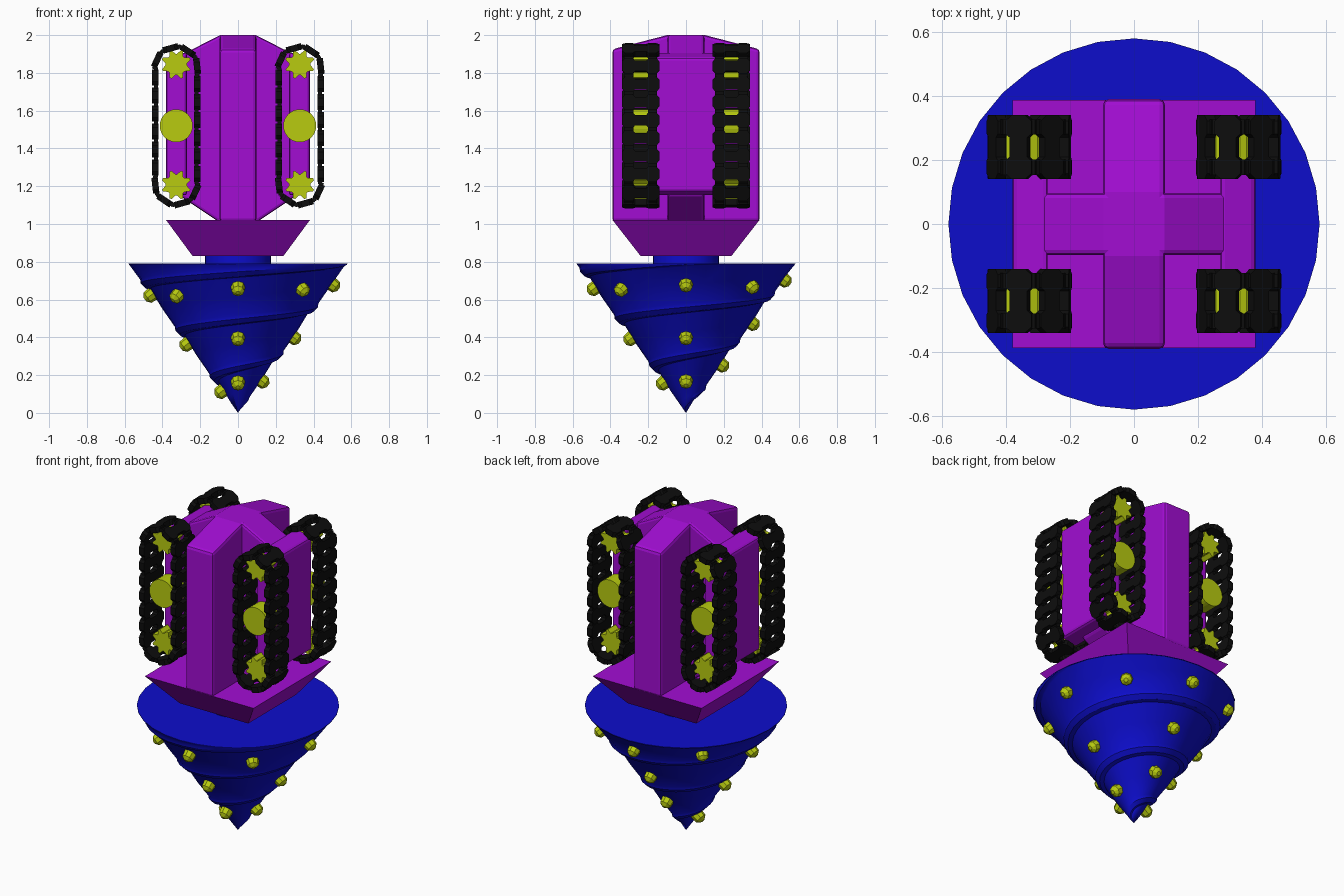
import bpy, bmesh, math
from mathutils import Matrix, Vector

if "Cube" in bpy.data.objects:
    bpy.data.objects.remove(bpy.data.objects["Cube"])


def mat(name, rgb):
    m = bpy.data.materials.new(name)
    m.diffuse_color = (*rgb, 1)
    m.use_nodes = True
    m.node_tree.nodes["Principled BSDF"].inputs["Base Color"].default_value = m.diffuse_color
    return m


PURPLE = mat("purple", (0.36, 0.004, 0.65))
BLUE = mat("blue", (0.004, 0.004, 0.60))
YELLOW = mat("yellow", (0.48, 0.60, 0.005))
BLACK = mat("black", (0.004, 0.004, 0.004))


def finish(name, bm, material, bevel=0, smooth=None):
    bmesh.ops.recalc_face_normals(bm, faces=bm.faces)
    me = bpy.data.meshes.new(name)
    bm.to_mesh(me)
    bm.free()
    me.materials.append(material)
    ob = bpy.data.objects.new(name, me)
    bpy.context.collection.objects.link(ob)
    if bevel:
        mod = ob.modifiers.new("bevel", "BEVEL")
        mod.width, mod.segments, mod.limit_method = bevel, 2, "ANGLE"
    if smooth:
        bpy.ops.object.select_all(action="DESELECT")
        ob.select_set(True)
        bpy.context.view_layer.objects.active = ob
        bpy.ops.object.shade_smooth_by_angle(angle=math.radians(smooth))
    return ob


def prism(bm, pts, h0, h1, m=Matrix()):
    """Extrude a 2D outline from h0 to h1 along local z, placed by m."""
    lo = [bm.verts.new(m @ Vector((a, b, h0))) for a, b in pts]
    hi = [bm.verts.new(m @ Vector((a, b, h1))) for a, b in pts]
    bm.faces.new(lo)
    bm.faces.new(hi)
    n = len(pts)
    for i in range(n):
        j = (i + 1) % n
        bm.faces.new((lo[i], lo[j], hi[j], hi[i]))


def axes(x, y, z, origin=(0, 0, 0)):
    m = Matrix((x, y, z)).transposed().to_4x4()
    m.translation = origin
    return m


def both(pts):
    """Complete a right-hand outline with its mirror image."""
    return pts + [(-a, b) for a, b in reversed(pts)]


XZ = axes((1, 0, 0), (0, 0, 1), (0, 1, 0))
YZ = axes((0, 1, 0), (0, 0, 1), (1, 0, 0))

# Cross-shaped hull
bm = bmesh.new()
prism(bm, both([(0.10, 1.01), (0.31, 1.15), (0.31, 1.89), (0.095, 2.0)]), -0.097, 0.097, XZ)
finish("hull_side_arm", bm, PURPLE, 0.015)
bm = bmesh.new()
prism(bm, both([(0.39, 1.01), (0.39, 1.925), (0.10, 2.0)]), -0.097, 0.097, YZ)
finish("hull_front_arm", bm, PURPLE, 0.018)
for s, side in ((-1, "left"), (1, "right")):
    bm = bmesh.new()
    prism(bm, [(s * 0.27, 1.15), (s * 0.38, 1.17), (s * 0.38, 1.88), (s * 0.27, 1.91)], -0.2, 0.2, XZ)
    finish("track_mount_" + side, bm, PURPLE, 0.015)

# Flared square base under the hull
bm = bmesh.new()
rings = []
for hx, hy, z in ((0.24, 0.24, 0.83), (0.38, 0.388, 1.02)):
    rings.append([bm.verts.new((a * hx, b * hy, z)) for a, b in ((-1, -1), (1, -1), (1, 1), (-1, 1))])
bm.faces.new(rings[0])
bm.faces.new(rings[1])
for i in range(4):
    j = (i + 1) % 4
    bm.faces.new((rings[0][i], rings[0][j], rings[1][j], rings[1][i]))
finish("hull_base", bm, PURPLE)

# Neck
bm = bmesh.new()
bmesh.ops.create_cone(bm, cap_ends=True, segments=32, radius1=0.175, radius2=0.175, depth=0.08,
                      matrix=Matrix.Translation((0, 0, 0.81)))
finish("neck", bm, BLUE, smooth=40)

# Drill cone with a spiral step
Z0, Z1, R, PITCH, SEG = 0.0, 0.79, 0.58, 0.25, 32
STEPS = [(0, -0.016), (0.02, 0.006), (0.12, 0.012), (0.2, 0.0), (0.6, -0.004), (0.98, -0.016)]
bm = bmesh.new()
rows = [(k, s, o) for k in range(-2, 5) for s, o in STEPS]
grid = []
for k, s, off in rows:
    ring = []
    for i in range(SEG + 1):
        t = i / SEG
        z = 0.03 + PITCH * (t + k + s)
        zc = min(max(z, Z0), Z1)
        r = R * (zc - Z0) / (Z1 - Z0)
        if zc == z:
            r = max(r + off * min(1, z / 0.12) * min(1, (Z1 - z) / 0.03), 0)
        a = 2 * math.pi * t
        ring.append(bm.verts.new((r * math.cos(a), r * math.sin(a), zc)))
    grid.append(ring)
for lo, hi in zip(grid, grid[1:]):
    for i in range(SEG):
        bm.faces.new((lo[i], lo[i + 1], hi[i + 1], hi[i]))
bmesh.ops.remove_doubles(bm, verts=bm.verts, dist=0.0005)
prism(bm, [(0.58 * math.cos(2 * math.pi * i / SEG), 0.58 * math.sin(2 * math.pi * i / SEG))
           for i in range(SEG)], 0.787, 0.79)
finish("drill_cone", bm, BLUE, smooth=30)

# Studs following the spiral: angle in degrees, height
STUDS = [(180, 0.10), (270, 0.145), (0, 0.155), (90, 0.24),
         (180, 0.35), (270, 0.38), (0, 0.385), (90, 0.46),
         (180, 0.61), (225, 0.605), (270, 0.645), (315, 0.64),
         (0, 0.665), (45, 0.655), (90, 0.69), (135, 0.71)]
bm = bmesh.new()
for deg, z in STUDS:
    a = math.radians(deg)
    normal = Vector((0.80 * math.cos(a), 0.80 * math.sin(a), -0.60))
    zb = z + 0.015
    r = R * zb / Z1
    base = Vector((r * math.cos(a), r * math.sin(a), zb))
    turn = normal.to_track_quat("Z", "Y").to_matrix().to_4x4()
    for r1, r2, h0, h1 in ((0.039, 0.034, -0.025, 0.025), (0.034, 0.012, 0.025, 0.042)):
        bmesh.ops.create_cone(bm, cap_ends=True, segments=8, radius1=r1, radius2=r2, depth=h1 - h0,
                              matrix=Matrix.Translation(base + normal * (h0 + h1) / 2) @ turn)
finish("drill_studs", bm, YELLOW)

# Tracks and wheels
CX, CY, CZ, RAD, HALF, COUNT = 0.327, 0.24, 1.52, 0.11, 0.303, 20
ARC = math.pi * RAD
LOOP = 4 * HALF + 2 * ARC


def track_point(d):
    """Position (x, z) and outward angle at distance d along the loop."""
    d %= LOOP
    end = 1
    if d > LOOP / 2:
        d -= LOOP / 2
        end = -1
    if d < 2 * HALF:
        x, z, a = RAD, d - HALF, 0
    else:
        a = (d - 2 * HALF) / RAD
        x, z = RAD * math.cos(a), HALF + RAD * math.sin(a)
    return end * x, end * z, a + (0 if end == 1 else math.pi)


half_pad = [(0.03, -0.028), (0.042, -0.042), (0.082, -0.042), (0.1, -0.022),
            (0.1, 0.022), (0.082, 0.042), (0.042, 0.042), (0.03, 0.028)]
PAD = both(half_pad)
gear = []
for i in range(16):
    for da, rr in ((-0.07, 0), (0.07, 0)):
        rr = 0.079 if i % 2 else 0.056
        a = math.pi * i / 8 + da
        gear.append((rr * math.cos(a), rr * math.sin(a)))
disc = [(0.087 * math.cos(math.pi * i / 16), 0.087 * math.sin(math.pi * i / 16)) for i in range(32)]

for sx, side in ((-1, "left"), (1, "right")):
    for sy, end in ((-1, "front"), (1, "back")):
        tag = end + "_" + side
        bm = bmesh.new()
        for i in range(COUNT):
            x, z, a = track_point((i + 0.5) * LOOP / COUNT)
            out = (math.cos(a), 0, math.sin(a))
            along = (-math.sin(a), 0, math.cos(a))
            m = axes((0, 1, 0), along, out, (sx * CX + x, sy * CY, CZ + z))
            prism(bm, PAD, -0.016, 0.018, m)
            for w in (-0.063, 0.063):
                prism(bm, [(w - 0.024, -0.052), (w + 0.024, -0.052), (w + 0.024, 0.052), (w - 0.024, 0.052)],
                      -0.013, 0.008, m)
        finish("track_" + tag, bm, BLACK)
        bm = bmesh.new()
        for z, outline, h0, h1 in ((1.845, gear, 0.19, 0.28), (1.207, gear, 0.19, 0.28), (1.52, disc, 0.18, 0.295)):
            prism(bm, outline, sy * h0, sy * h1, axes((1, 0, 0), (0, 0, 1), (0, 1, 0), (sx * CX, 0, z)))
        finish("wheels_" + tag, bm, YELLOW)
